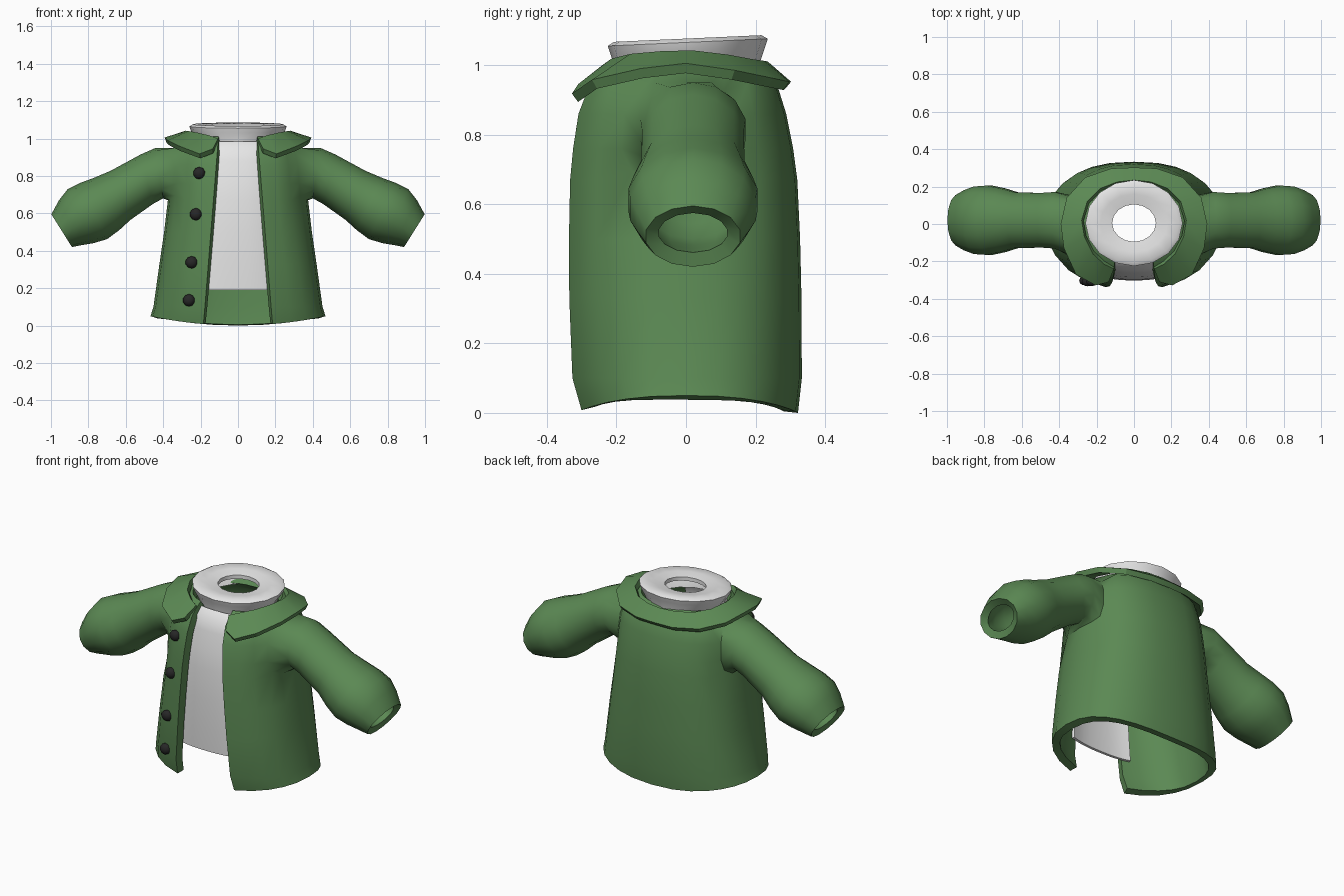
import bpy, bmesh, math
from mathutils import Vector

if "Cube" in bpy.data.objects:
    bpy.data.objects.remove(bpy.data.objects["Cube"])


def material(name, rgb):
    m = bpy.data.materials.new(name)
    m.diffuse_color = (*rgb, 1)
    m.use_nodes = True
    m.node_tree.nodes["Principled BSDF"].inputs["Base Color"].default_value = m.diffuse_color
    return m


GREEN = material("green cloth", (0.105, 0.25, 0.088))
WHITE = material("white cloth", (0.8, 0.8, 0.8))
BLACK = material("black button", (0.02, 0.02, 0.02))


def finish(name, verts, faces, mat, thick=0.0, mirror=False, angle=40):
    """Mesh object, optionally mirrored in x and thickened inwards, smooth by angle."""
    me = bpy.data.meshes.new(name)
    me.from_pydata([tuple(v) for v in verts], [], faces)
    me.materials.append(mat)
    ob = bpy.data.objects.new(name, me)
    bpy.context.collection.objects.link(ob)
    bpy.ops.object.select_all(action='DESELECT')
    ob.select_set(True)
    bpy.context.view_layer.objects.active = ob
    if mirror:
        ob.modifiers.new("mirror", 'MIRROR')
    if thick:
        s = ob.modifiers.new("thickness", 'SOLIDIFY')
        s.thickness, s.offset = thick, -1
    bpy.ops.object.convert(target='MESH')
    bpy.ops.object.shade_smooth_by_angle(angle=math.radians(angle))
    return ob


def grid_faces(rows, cols, closed=False):
    n = cols if closed else cols - 1
    return [(i * cols + j, i * cols + (j + 1) % cols,
             (i + 1) * cols + (j + 1) % cols, (i + 1) * cols + j)
            for i in range(rows - 1) for j in range(n)]


# Body cross-sections: z, half width, front depth, back depth
BODY = [(0, .468, .315, .322), (.1, .452, .342, .333), (.33, .42, .35, .332),
        (.5, .395, .35, .328), (.67, .375, .345, .32), (.76, .368, .335, .308),
        (.86, .36, .318, .288), (.95, .345, .282, .26), (.99, .28, .24, .225),
        (1.01, .24, .21, .2)]
N = 2.4


def section(z):
    for a, b in zip(BODY, BODY[1:]):
        if z <= b[0]:
            f = (z - a[0]) / (b[0] - a[0])
            return [p + (q - p) * f for p, q in zip(a[1:], b[1:])]
    return BODY[-1][1:]


def surf(z, t, inset=0.0):
    """Point on the body; t = 0 is front, pi/2 is the side, pi is back."""
    rx, bf, bb = section(z)
    c, s = math.cos(t), max(0.0, math.sin(t))
    x = (rx - inset) * s ** (2 / N) if t < 3.14 else 0.0
    y = -math.copysign(((bf if c > 0 else bb) - inset) * abs(c) ** (2 / N), c)
    return Vector((x, y, z))


def angle_at(z, x):
    return math.asin((x / section(z)[0]) ** (N / 2))


# Jacket: right half of body, with an arm hole that the sleeve grows from
COLS, SIDE = 13, 5
verts = []
for row, (z, *_) in enumerate(BODY):
    t0 = angle_at(z, .185 - .08 * z)
    for j in range(COLS):
        t = t0 + (math.pi / 2 - t0) * j / SIDE if j <= SIDE else math.pi / 2 * (1 + (j - SIDE) / 7)
        p = surf(z, t)
        if row == 0:
            p.z += .05 * (p.x / .468) ** 2
        verts.append(p)
A = 4  # lowest row of the arm hole, three rows high and four columns wide
faces = [f for k, f in enumerate(grid_faces(len(BODY), COLS))
         if not (A <= k // (COLS - 1) < A + 3 and 3 <= k % (COLS - 1) < 7)]
hole = ([(A, 5), (A, 6), (A, 7), (A + 1, 7), (A + 2, 7)] +
        [(A + 3, j) for j in (7, 6, 5, 4, 3)] +
        [(A + 2, 3), (A + 1, 3), (A, 3), (A, 4)])
loop = [i * COLS + j for i, j in hole]
for k in (2, 5, 9, 12):  # round the hole corners
    v = verts[loop[k]]
    v.y += (.01 - v.y) * .18
    v.z += (.81 - v.z) * .18

# Sleeve rings: top x, z, bottom x, z, half depth
SLEEVE = [(.44, .95, .40, .68, .155), (.52, .915, .455, .65, .15), (.68, .828, .575, .565, .152),
          (.77, .79, .635, .51, .175), (.845, .762, .70, .462, .19), (.91, .73, .775, .44, .185),
          (.957, .67, .835, .43, .165), (.998, .595, .888, .42, .138)]
for tx, tz, bx, bz, ry in SLEEVE:
    mid = Vector(((tx + bx) / 2, .02, (tz + bz) / 2))
    up = Vector(((tx - bx) / 2, 0, (tz - bz) / 2))
    new = []
    for k in range(14):
        a = math.tau * k / 14
        new.append(len(verts))
        verts.append(mid - up * math.cos(a) + Vector((0, ry * math.sin(a), 0)))
    faces += [(loop[k], loop[(k + 1) % 14], new[(k + 1) % 14], new[k]) for k in range(14)]
    loop = new
finish("jacket", verts, faces, GREEN, thick=.042, mirror=True, angle=50)

# Folded jacket collar, from the front tip round to the centre back
inner = [(.107, -.24, 1.0), (.16, -.215, 1.018), (.22, -.16, 1.032), (.265, -.07, 1.04),
         (.28, .02, 1.042), (.25, .12, 1.03), (.18, .19, 1.017), (.09, .225, 1.012), (0, .235, 1.01)]
outer = [(.135, -.31, .945), (.205, -.328, .918), (.31, -.27, .958), (.375, -.13, .99),
         (.392, 0, 1.005), (.36, .14, .985), (.26, .25, .962), (.12, .297, .952), (0, .302, .952)]
finish("jacket_collar", outer + inner, grid_faces(2, 9), GREEN, thick=.03, mirror=True, angle=25)

# Shirt front panel just inside the jacket
verts = []
levels = (.19, .33, .5, .67, .78, .88, .95, .985)
for z in levels:
    tm = angle_at(z, .23 - .05 * z)
    for j in range(-4, 5):
        p = surf(z, tm * abs(j) / 4, .048 if z < .9 else .038)
        verts.append((math.copysign(p.x, j), p.y, z))
finish("shirt_front", verts, grid_faces(len(levels), 9), WHITE, thick=.015)

# Shirt neck band: lathe with oval rings, tilted slightly forward
BAND = [(.96, .2, .205), (1.0, .225, .208), (1.04, .252, .222), (1.065, .26, .23),
        (1.076, .24, .212), (1.072, .18, .155), (1.062, .117, .1), (1.04, .117, .1)]
verts = []
for z, rx, ry in BAND:
    for k in range(16):
        a = math.tau * k / 16
        y = ry * math.sin(a) + .005
        verts.append((rx * math.cos(a), y, z + .045 * y))
finish("shirt_neck_band", verts, grid_faces(len(BAND), 16, True), WHITE, angle=60)

# Buttons down one front edge
for k, (x, z) in enumerate([(.207, .815), (.225, .595), (.248, .338), (.262, .135)]):
    p = surf(z, angle_at(z, x))
    bm = bmesh.new()
    bmesh.ops.create_uvsphere(bm, u_segments=10, v_segments=6, radius=.033)
    for v in bm.verts:
        v.co = Vector((v.co.x - p.x, v.co.z * .75 + p.y - .004, v.co.y + z))
    bmesh.ops.recalc_face_normals(bm, faces=bm.faces)
    vs = [v.co.copy() for v in bm.verts]
    fs = [[v.index for v in f.verts] for f in bm.faces]
    bm.free()
    finish(f"button_{k + 1}", vs, fs, BLACK)
